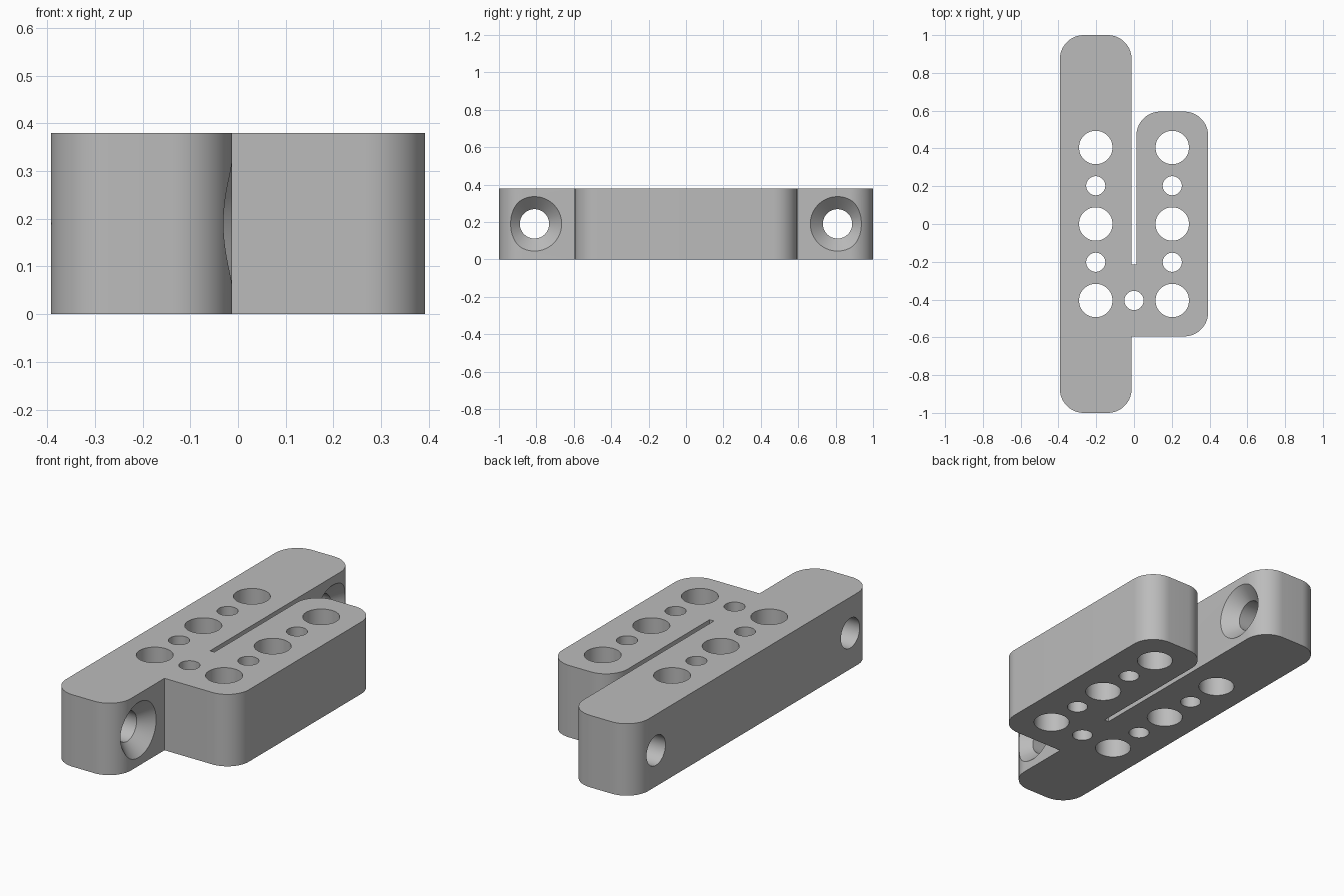
import bpy
import bmesh
import math
from mathutils import Matrix, Vector

U = 2 / 79            # one millimetre of the part in scene units
THICK = 15 * U
CORNER = 5 * U

if "Cube" in bpy.data.objects:
    bpy.data.objects.remove(bpy.data.objects["Cube"], do_unlink=True)

grey = bpy.data.materials.new("plain grey")
grey.use_nodes = True
grey.diffuse_color = (0.5, 0.5, 0.5, 1)
grey.node_tree.nodes["Principled BSDF"].inputs["Base Color"].default_value = (0.5, 0.5, 0.5, 1)


def make_object(name, bm):
    bmesh.ops.recalc_face_normals(bm, faces=bm.faces)
    mesh = bpy.data.meshes.new(name)
    bm.to_mesh(mesh)
    bm.free()
    mesh.materials.append(grey)
    obj = bpy.data.objects.new(name, mesh)
    bpy.context.collection.objects.link(obj)
    return obj


def rounded(x, y, sx, sy, steps=16):
    """Arc points of an outer corner; sx, sy point outwards. Counter-clockwise."""
    centre = Vector((x - sx * CORNER, y - sy * CORNER))
    start = {(1, 1): 0, (-1, 1): 90, (-1, -1): 180, (1, -1): 270}[(sx, sy)]
    angles = [math.radians(start + 90 * i / steps) for i in range(steps + 1)]
    return [centre + CORNER * Vector((math.cos(a), math.sin(a))) for a in angles]


# Outline: long bar and short block joined by a bridge, with a slot between
out_x, slot_x = 15.5 * U, 0.5 * U
bar_y, block_y, slot_end = 39.5 * U, 23.5 * U, -8.5 * U
outline = (
    rounded(-out_x, -bar_y, -1, -1)
    + rounded(-slot_x, -bar_y, 1, -1)
    + [Vector((-slot_x, -block_y))]
    + rounded(out_x, -block_y, 1, -1)
    + rounded(out_x, block_y, 1, 1)
    + rounded(slot_x, block_y, -1, 1)
    + [Vector((slot_x, slot_end)), Vector((-slot_x, slot_end))]
    + rounded(-slot_x, bar_y, 1, 1)
    + rounded(-out_x, bar_y, -1, 1)
)
bm = bmesh.new()
base = bm.faces.new([bm.verts.new((p.x, p.y, 0)) for p in outline])
top = bmesh.ops.extrude_face_region(bm, geom=[base])["geom"]
bmesh.ops.translate(bm, vec=(0, 0, THICK),
                    verts=[v for v in top if isinstance(v, bmesh.types.BMVert)])
bracket = make_object("mounting_bracket", bm)

# Vertical holes: alternating large and small in two rows, one in the bridge
bm = bmesh.new()
holes = [(8 * side, 8 * i, 3.5 if i % 2 == 0 else 2)
         for side in (-1, 1) for i in range(-2, 3)]
holes.append((0, -16, 2))
for x, y, r in holes:
    bmesh.ops.create_cone(bm, cap_ends=True, segments=48, radius1=r * U, radius2=r * U,
                          depth=2 * THICK,
                          matrix=Matrix.Translation((x * U, y * U, THICK / 2)))

# Countersunk screw holes across both ends of the long bar
profile = [(-17, 3.1), (-3.15, 3.1), (0, 6.25), (1, 6.25)]   # x and radius
SEG = 64
for y in (-32, 32):
    rings = []
    for x, r in profile:
        rings.append([bm.verts.new((x * U,
                                    (y + r * math.cos(math.tau * k / SEG)) * U,
                                    THICK / 2 + r * math.sin(math.tau * k / SEG) * U))
                      for k in range(SEG)])
    for a, b in zip(rings, rings[1:]):
        for k in range(SEG):
            n = (k + 1) % SEG
            bm.faces.new((a[k], a[n], b[n], b[k]))
    bm.faces.new(rings[0])
    bm.faces.new(rings[-1])
cutter = make_object("hole_cutter", bm)
cutter.hide_render = True

# Cut the holes and drop the cutter
cut = bracket.modifiers.new("holes", "BOOLEAN")
cut.operation = "DIFFERENCE"
cut.solver = "EXACT"
cut.object = cutter
bpy.ops.object.select_all(action="DESELECT")
bracket.select_set(True)
bpy.context.view_layer.objects.active = bracket
bpy.ops.object.modifier_apply(modifier=cut.name)
bpy.data.objects.remove(cutter, do_unlink=True)
bpy.ops.object.shade_smooth_by_angle(angle=math.radians(30))
